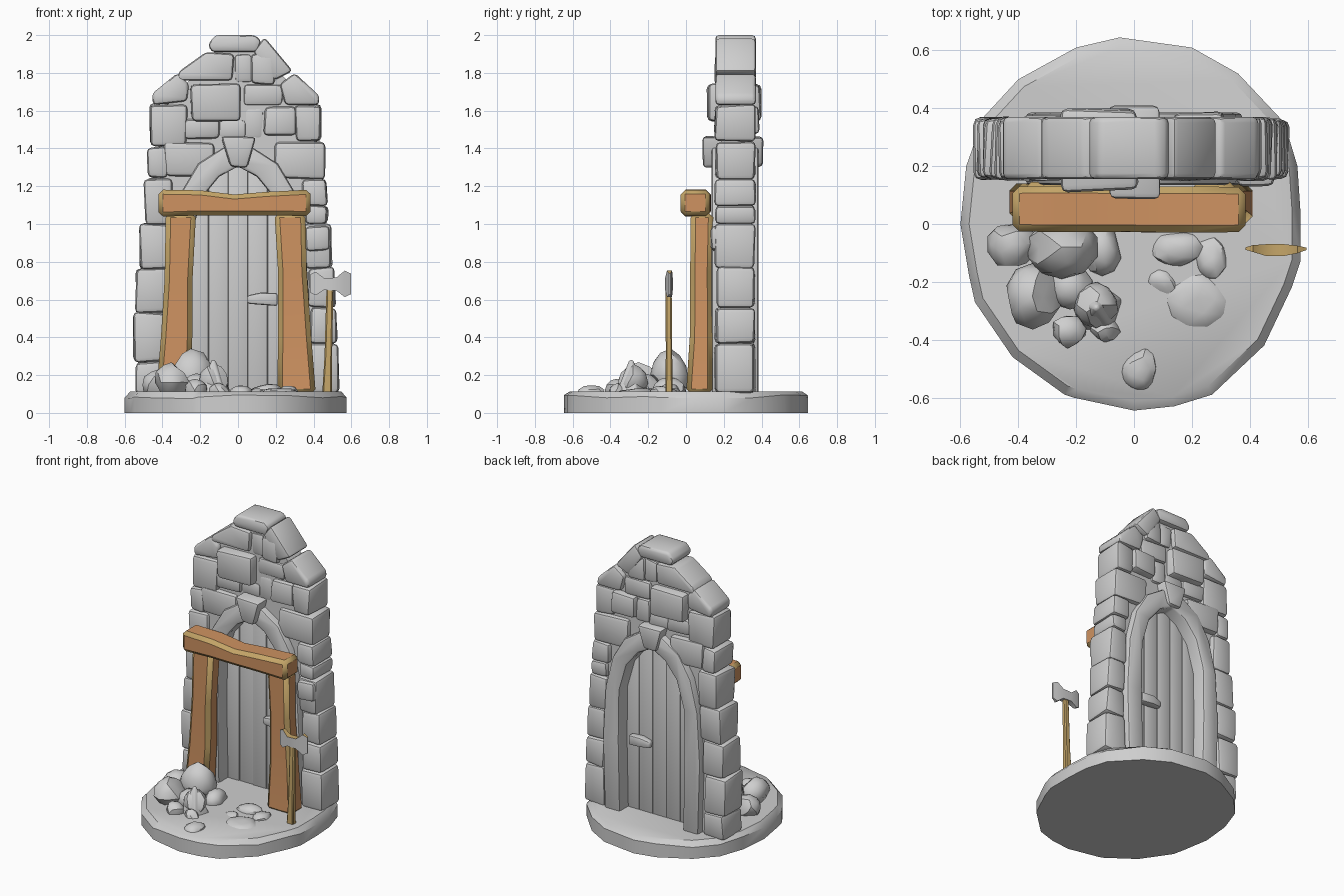
import bpy, bmesh, math, random
from mathutils import Vector

if "Cube" in bpy.data.objects:
    bpy.data.objects.remove(bpy.data.objects["Cube"])

random.seed(4)


def material(name, rgb):
    m = bpy.data.materials.new(name)
    m.diffuse_color = (*rgb, 1)
    m.use_nodes = True
    m.node_tree.nodes["Principled BSDF"].inputs["Base Color"].default_value = m.diffuse_color
    return m


STONE = material("pale_stone", (0.62, 0.62, 0.62))
WOOD = material("orange_wood", (0.62, 0.29, 0.12))
WORN = material("worn_tan_wood", (0.56, 0.38, 0.14))


def finish(name, bm, mats, bevel=0.0, segments=2, bevel_mat=0, angle=40):
    """Bevel the hard edges, then shade smooth by angle."""
    bmesh.ops.recalc_face_normals(bm, faces=bm.faces)
    if bevel:
        hard = [e for e in bm.edges if e.calc_face_angle(0) > math.radians(32)]
        bmesh.ops.bevel(bm, geom=hard, offset=bevel, segments=segments, profile=0.5,
                        affect='EDGES', clamp_overlap=True, material=bevel_mat)
    me = bpy.data.meshes.new(name)
    bm.to_mesh(me)
    bm.free()
    for m in mats:
        me.materials.append(m)
    ob = bpy.data.objects.new(name, me)
    bpy.context.collection.objects.link(ob)
    bpy.ops.object.select_all(action='DESELECT')
    ob.select_set(True)
    bpy.context.view_layer.objects.active = ob
    bpy.ops.object.shade_smooth_by_angle(angle=math.radians(angle))
    return ob


def prism(name, pts, y0, y1, bevel=0.022, jitter=0.0, segments=2):
    """Extrude an x-z outline from y0 to y1."""
    bm = bmesh.new()
    def j():
        return random.uniform(-jitter, jitter)
    a = [bm.verts.new((x + j(), y0 + j(), z + j())) for x, z in pts]
    b = [bm.verts.new((x + j(), y1 + j(), z + j())) for x, z in pts]
    bm.faces.new(a)
    bm.faces.new(b[::-1])
    n = len(pts)
    for i in range(n):
        bm.faces.new((a[i], b[i], b[(i + 1) % n], a[(i + 1) % n]))
    return finish(name, bm, [STONE], bevel, segments)


def block(name, x0, x1, z0, z1, y0=0.155, y1=0.365, bevel=0.024, jitter=0.008):
    return prism(name, [(x0, z0), (x1, z0), (x1, z1), (x0, z1)], y0, y1, bevel, jitter)


def beam(name, axis, sections, mats, bevel, bevel_mat=0, segments=1):
    """Loft rectangles (position, centre a, centre b, half a, half b) along x or z."""
    bm = bmesh.new()
    rings = []
    for p, ca, cb, ha, hb in sections:
        ring = []
        for sa, sb in ((-1, -1), (1, -1), (1, 1), (-1, 1)):
            a, b = ca + sa * ha, cb + sb * hb
            ring.append(bm.verts.new((p, a, b) if axis == 'x' else (a, b, p)))
        rings.append(ring)
    for r, s in zip(rings, rings[1:]):
        for i in range(4):
            k = (i + 1) % 4
            bm.faces.new((r[i], r[k], s[k], s[i]))
    bm.faces.new(rings[0][::-1])
    bm.faces.new(rings[-1])
    return finish(name, bm, mats, bevel, segments, bevel_mat)


def rock(name, x, y, z, rx, ry, rz, rough=0.16, sub=2):
    bm = bmesh.new()
    bmesh.ops.create_icosphere(bm, subdivisions=sub, radius=1)
    # flatten against random planes so the rock has broad facets
    for _ in range(8):
        d = Vector([random.uniform(-1, 1) for _ in range(3)]).normalized()
        cut = 1 - random.uniform(0.5, 2) * rough
        for v in bm.verts:
            over = v.co.dot(d) - cut
            if over > 0:
                v.co -= d * over
    for v in bm.verts:
        v.co = Vector((x + v.co.x * rx, y + v.co.y * ry, max(0.06, z + v.co.z * rz)))
    return finish(name, bm, [STONE], angle=32)


# round, chipped base slab
outline = [(-.6, 0), (-.57, -.18), (-.55, -.27), (-.42, -.46), (-.24, -.59), (-.21, -.60),
           (0, -.645), (.14, -.63), (.27, -.59), (.45, -.42), (.545, -.22), (.575, -.13),
           (.575, .05), (.565, .2), (.52, .35), (.36, .52), (.2, .61), (-.05, .645),
           (-.2, .61), (-.4, .5), (-.52, .37), (-.58, .2)]
bm = bmesh.new()
low = [bm.verts.new((x, y, 0)) for x, y in outline]
mid = [bm.verts.new((x, y, 0.085 + random.uniform(-.01, .012))) for x, y in outline]
top = [bm.verts.new((x * .95, y * .95, 0.114)) for x, y in outline]
bm.faces.new(low)
bm.faces.new(top)
for r, s in ((low, mid), (mid, top)):
    for i in range(len(r)):
        k = (i + 1) % len(r)
        bm.faces.new((r[i], r[k], s[k], s[i]))
finish("base_slab", bm, [STONE])


def arch(half):
    """Mirror a right-hand run of points into a full left-to-right run."""
    left = [(-x, z) for x, z in half]
    return left + [p for p in reversed(half) if p[0] > 0]


# mortar core behind the stones, with a doorway through it
core_out = arch([(.47, .1), (.46, .6), (.42, 1.0), (.40, 1.6), (.25, 1.77), (.1, 1.94)])
core_in = arch([(.29, .1), (.29, .95), (.23, 1.15), (.13, 1.28), (0, 1.35)])
prism("wall_core", core_out + core_in[::-1], .185, .335, bevel=0)

# pointed door frame
frame_out = arch([(.36, .1), (.375, .6), (.355, .95), (.30, 1.17), (.21, 1.32), (.07, 1.41)])
frame_in = arch([(.24, .1), (.25, .6), (.245, .95), (.19, 1.14), (.10, 1.25), (0, 1.305)])
prism("door_frame", frame_out + frame_in[::-1], .135, .385, bevel=.018)
prism("keystone", [(-.045, 1.30), (.045, 1.30), (.095, 1.46), (-.095, 1.46)], .085, .405, .02, .006)

# stacked edge stones, (inner x, outer x, bottom z, top z)
left_edge = [(.38, .54, .10, .27), (.39, .55, .27, .53), (.37, .54, .53, .76),
             (.36, .52, .76, 1.0), (.35, .495, 1.0, 1.24), (.37, .48, 1.24, 1.41),
             (.27, .465, 1.41, 1.635)]
right_edge = [(.37, .535, .10, .37), (.38, .525, .37, .56), (.37, .515, .56, .77),
              (.35, .495, .77, 1.0), (.36, .475, 1.0, 1.1), (.34, .47, 1.1, 1.24),
              (.19, .46, 1.24, 1.44), (.30, .435, 1.44, 1.63)]
for side, stones in ((-1, left_edge), (1, right_edge)):
    for a, b, z0, z1 in stones:
        block("edge_stone", min(side * a, side * b), max(side * a, side * b), z0, z1)
block("jutting_stone", .36, .485, .86, .99, .13, .33)

# slanted crown stones
crown = [[(-.45, 1.63), (-.27, 1.65), (-.26, 1.74), (-.32, 1.80), (-.455, 1.69)],
         [(-.33, 1.76), (-.03, 1.76), (-.02, 1.90), (-.17, 1.91), (-.31, 1.81)],
         [(-.14, 1.91), (.10, 1.91), (.125, 1.97), (.09, 2.0), (-.12, 2.0), (-.16, 1.95)],
         [(.19, 1.76), (.29, 1.81), (.14, 1.99), (.08, 1.91)],
         [(.25, 1.63), (.43, 1.63), (.43, 1.68), (.30, 1.80), (.22, 1.74)]]
for pts in crown:
    prism("crown_stone", pts, .155, .37, .02)

# stones filling the gable above the arch, (x0, x1, z0, z1, front y, back y)
for s in [(-.25, .01, 1.55, 1.745, .115, .395), (-.28, -.10, 1.45, 1.56, .16, .36),
          (-.39, -.13, 1.25, 1.435, .15, .375), (.03, .24, 1.62, 1.74, .165, .355),
          (.03, .14, 1.45, 1.62, .175, .36), (.14, .31, 1.47, 1.62, .15, .385),
          (-.02, .08, 1.75, 1.9, .175, .35), (.07, .19, 1.74, 1.9, .155, .365),
          (-.11, .04, 1.45, 1.55, .18, .35)]:
    block("gable_stone", *s)

# door planks and a handle on both faces
for i in range(5):
    x = -.26 + i * .104
    block("door_plank", x, x + .104, .1, (1.2, 1.3, 1.35)[min(i, 4 - i)],
          .235 + .004 * (i % 2), .29, .006, 0)
for y in (.215, .31):
    beam("door_handle", 'x', [(.05, y, .60, .02, .022), (.12, y, .605, .03, .032),
                              (.21, y, .60, .025, .034)], [STONE], .012, segments=2)

# timber posts and lintel with worn edges
wood = [WOOD, WORN]
beam("left_post", 'z', [(.1, -.345, .075, .088, .065), (.4, -.325, .08, .083, .06),
                        (.7, -.315, .08, .074, .058), (1.06, -.302, .085, .080, .06)],
     wood, .026, 1)
beam("right_post", 'z', [(.1, .31, .07, .102, .07), (.4, .30, .08, .088, .06),
                         (.75, .288, .08, .076, .058), (1.06, .275, .085, .082, .06)],
     wood, .026, 1)
beam("lintel", 'x', [(-.42, .052, 1.11, .078, .072), (-.2, .052, 1.112, .08, .066),
                     (-.02, .05, 1.10, .078, .056), (.15, .05, 1.108, .08, .062),
                     (.385, .05, 1.112, .078, .07)], wood, .024, 1)

# double-bladed axe standing on the base
beam("axe_handle", 'z', [(.1, .472, -.09, .026, .02), (.3, .478, -.09, .02, .017),
                         (.68, .487, -.092, .018, .016), (.70, .487, -.092, .012, .012)],
     [WORN], .007)
axe = beam("axe_head", 'x', [(.385, -.085, .685, .004, .05), (.412, -.085, .685, .012, .062),
                             (.455, -.09, .682, .02, .032), (.52, -.09, .682, .02, .034),
                             (.565, -.088, .683, .013, .07), (.597, -.086, .683, .004, .055)],
           [STONE, WORN], 0)
for f in axe.data.polygons:
    f.material_index = 1 if f.normal.z > 0.6 else 0

# rubble pile and flat ground stones
for r in [(-.42, -.07, .15, .09, .09, .08), (-.25, -.08, .20, .13, .11, .14),
          (-.35, -.25, .16, .10, .115, .11), (-.23, -.37, .12, .07, .06, .06),
          (-.13, -.28, .16, .08, .08, .10), (-.10, -.36, .11, .06, .05, .05),
          (-.22, -.22, .13, .08, .08, .08), (-.11, -.09, .12, .07, .09, .07)]:
    rock("rubble_rock", *r)
for r in [(.15, -.08, .10, .10, .07, .06), (.27, -.11, .10, .06, .09, .05),
          (.22, -.26, .10, .12, .11, .035), (.02, -.50, .10, .07, .08, .05),
          (.10, -.2, .10, .06, .05, .03)]:
    rock("ground_stone", *r)
# pointed shard leaning out of the pile
bm = bmesh.new()
bmesh.ops.create_cone(bm, cap_ends=True, segments=5, radius1=.105, radius2=.012, depth=.19)
bmesh.ops.translate(bm, vec=(-.13, -.29, .185), verts=bm.verts)
finish("rock_shard", bm, [STONE], .01)
